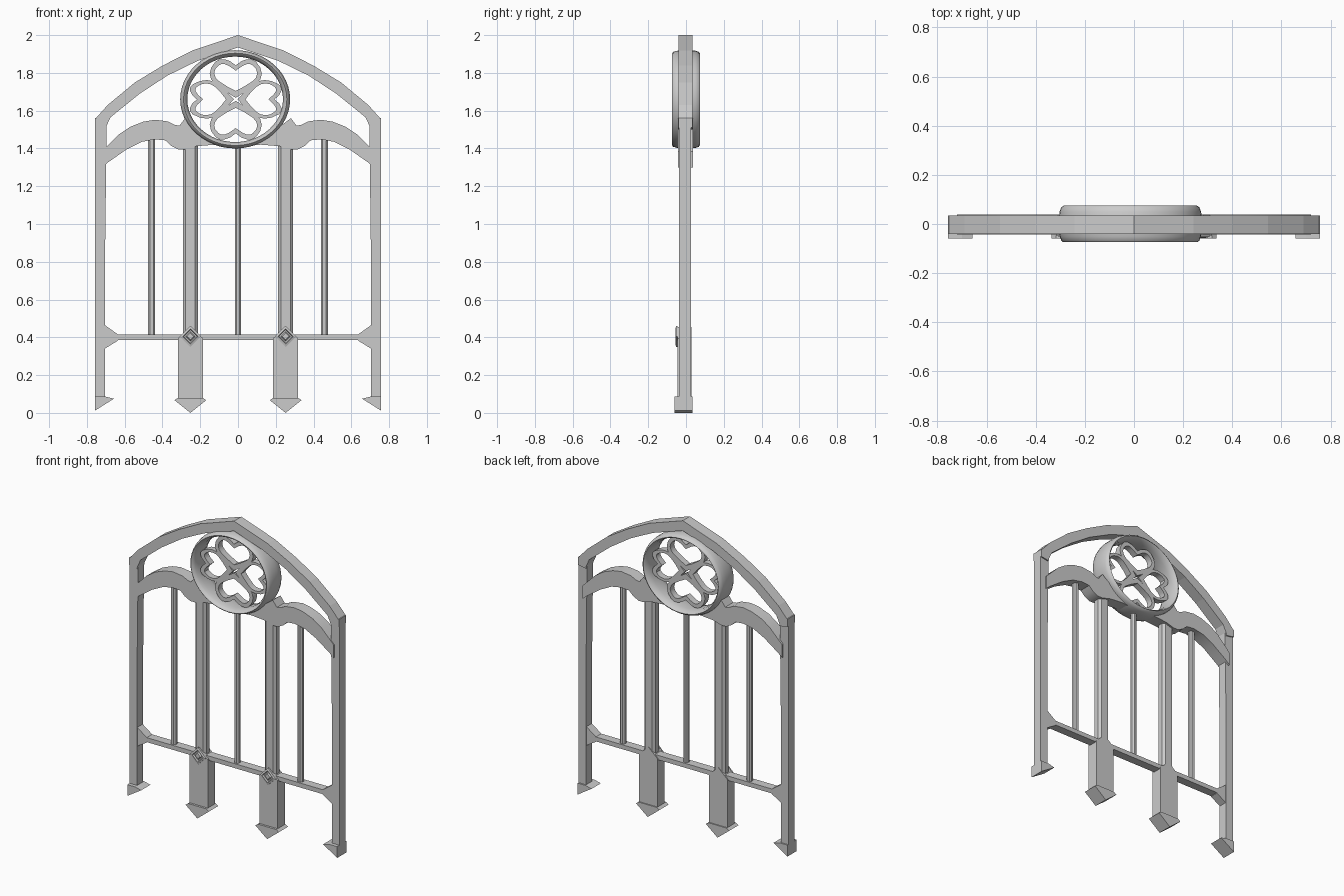
import bpy, bmesh
from math import sin, cos, pi

if "Cube" in bpy.data.objects:
    bpy.data.objects.remove(bpy.data.objects["Cube"])


def loft(name, loops, closed=False, smooth=False):
    """Skin equal-length vertex loops; cap the ends unless closed."""
    bm = bmesh.new()
    rings = [[bm.verts.new(p) for p in loop] for loop in loops]
    n = len(rings[0])
    for i in range(len(rings) if closed else len(rings) - 1):
        a, b = rings[i], rings[(i + 1) % len(rings)]
        for j in range(n):
            k = (j + 1) % n
            bm.faces.new((a[j], a[k], b[k], b[j]))
    if not closed:
        bm.faces.new(rings[0])
        bm.faces.new(rings[-1])
    bmesh.ops.recalc_face_normals(bm, faces=bm.faces)
    me = bpy.data.meshes.new(name)
    bm.to_mesh(me)
    bm.free()
    ob = bpy.data.objects.new(name, me)
    bpy.context.collection.objects.link(ob)
    if smooth:
        bpy.ops.object.select_all(action='DESELECT')
        ob.select_set(True)
        bpy.context.view_layer.objects.active = ob
        bpy.ops.object.shade_smooth_by_angle(angle=0.6)
    return ob


def plate(name, outline, y0, y1):
    return loft(name, [[(x, y, z) for x, z in outline] for y in (y0, y1)])


def band(name, top, bottom, y0, y1, closed=False, smooth=False):
    return loft(name, [[(a, y0, b), (a, y1, b), (c, y1, d), (c, y0, d)]
                       for (a, b), (c, d) in zip(top, bottom)], closed, smooth)


def lathe(name, cx, cz, profile, n, rx, rz, smooth=False):
    """Closed (scale, y) profile swept round the y axis on an ellipse."""
    return loft(name, [[(cx + rx * s * cos(2 * pi * i / n), y,
                         cz + rz * s * sin(2 * pi * i / n)) for s, y in profile]
                       for i in range(n)], True, smooth)


def bar(name, x, w, d, z0, z1, cut):
    """Upright bar with chamfered corners."""
    w, d, yc = w / 2, d / 2, -0.006
    sec = [(-w, -d + cut), (-w + cut, -d), (w - cut, -d), (w, -d + cut),
           (w, d - cut), (w - cut, d), (-w + cut, d), (-w, d - cut)]
    loft(name, [[(x + a, yc + b, z) for a, b in sec] for z in (z0, z1)])


# Pointed arch, mirrored across the middle
outer = [(-.757, 1.555), (-.69, 1.63), (-.545, 1.75), (-.40, 1.838), (-.243, 1.918)]
inner = [(-.70, 1.51), (-.675, 1.565), (-.52, 1.69), (-.375, 1.785), (-.215, 1.863)]


def flip(pts):
    return [(-x, z) for x, z in reversed(pts)]


band("arch", outer + [(0, 2.0)] + flip(outer),
     inner + [(0, 1.935)] + flip(inner), -.041, .034)

# Wavy upper rail halves
wave_top = [(-.72, 1.385), (-.69, 1.415), (-.63, 1.475), (-.57, 1.515), (-.50, 1.542),
            (-.44, 1.552), (-.37, 1.543), (-.335, 1.525), (-.31, 1.52), (-.28, 1.56),
            (-.216, 1.512), (-.12, 1.442), (-.07, 1.43)]
wave_bottom = [(-.72, 1.30), (-.69, 1.325), (-.64, 1.36), (-.59, 1.395), (-.51, 1.435),
               (-.44, 1.448), (-.385, 1.443), (-.355, 1.415), (-.315, 1.395), (-.28, 1.395),
               (-.22, 1.412), (-.12, 1.42), (-.07, 1.415)]

for side, s in (("left", 1), ("right", -1)):
    def m(pts):
        return [(s * x, z) for x, z in pts]

    band(side + "_wavy_rail", m(wave_top), m(wave_bottom), -.042, .038, smooth=True)
    # Side post with hooked foot
    plate(side + "_post", m([(-.757, .05), (-.703, .07), (-.703, .9), (-.695, 1.57),
                             (-.757, 1.555)]), -.036, .026)
    plate(side + "_post_cap", m([(-.757, 1.51), (-.70, 1.50), (-.69, 1.57),
                                 (-.757, 1.56)]), -.041, .034)
    plate(side + "_post_foot", m([(-.757, .012), (-.657, .075), (-.70, .086),
                                  (-.757, .086)]), -.06, .035)
    # Flared end of the lower rail
    plate(side + "_rail_flare", m([(-.705, .34), (-.635, .383), (-.635, .415),
                                   (-.705, .465)]), -.034, .022)
    # Broad bar, pointed block and arrow foot
    x = -.252 * s
    bar(side + "_broad_bar", x, .08, .062, .40, 1.43, .015)
    plate(side + "_block", [(x - .066, .06), (x + .066, .06), (x + .066, .395),
                            (x, .455), (x - .066, .395)], -.046, .028)
    plate(side + "_block_foot", [(x, 0), (x + .084, .067), (x + .066, .08),
                                 (x - .066, .08), (x - .084, .067)], -.06, .035)
    # Nested diamond ornament on the front
    lathe(side + "_diamond_frame", x, .405,
          [(.056, -.044), (.056, -.052), (.040, -.056), (.034, -.044)], 4, 1, 1)
    lathe(side + "_diamond_stud", x, .405,
          [(.027, -.044), (.018, -.056), (.001, -.056), (.001, -.044)], 4, 1, 1)
    # Thin outer bar
    bar(side + "_thin_bar", -.457 * s, .037, .036, .40, 1.46, .010)

bar("middle_thin_bar", 0, .034, .036, .40, 1.42, .010)
plate("lower_rail", [(-.64, .386), (.64, .386), (.64, .415), (-.64, .415)], -.034, .022)

# Round window ring
lathe("window_ring", -.015, 1.66,
      [(.985, -.052), (.965, -.068), (.94, -.074), (.905, -.066), (.885, -.052),
       (.87, -.03), (.87, .03), (.90, .066), (.93, .075), (.965, .068),
       (.99, .05), (1.0, .02), (1.0, -.03)], 48, .291, .26, smooth=True)

# Four heart-shaped openings in the window
heart_out = [(0, .008), (.055, .042), (.105, .075), (.130, .105), (.138, .135), (.130, .168),
             (.107, .2), (.085, .212), (.060, .212), (.03, .202), (0, .18)]
heart_in = [(0, .045), (.045, .068), (.09, .097), (.107, .115), (.114, .138), (.108, .160),
            (.092, .178), (.077, .187), (.060, .187), (.036, .177), (0, .152)]


def heart(half):
    return half + [(-v, u) for v, u in half[-2:0:-1]]


for name, k, wide, tall in (("top", 0, 1, 1), ("right", 1, .74, 1.14),
                            ("bottom", 2, 1, 1), ("left", 3, .74, 1.14)):
    c, s = round(cos(k * pi / 2)), round(sin(k * pi / 2))

    def turn(pts):
        return [(-.012 + c * v * wide + s * u * tall, 1.66 - s * v * wide + c * u * tall)
                for v, u in heart(pts)]

    band(name + "_heart_tracery", turn(heart_out), turn(heart_in), -.024, .018,
         closed=True, smooth=True)
